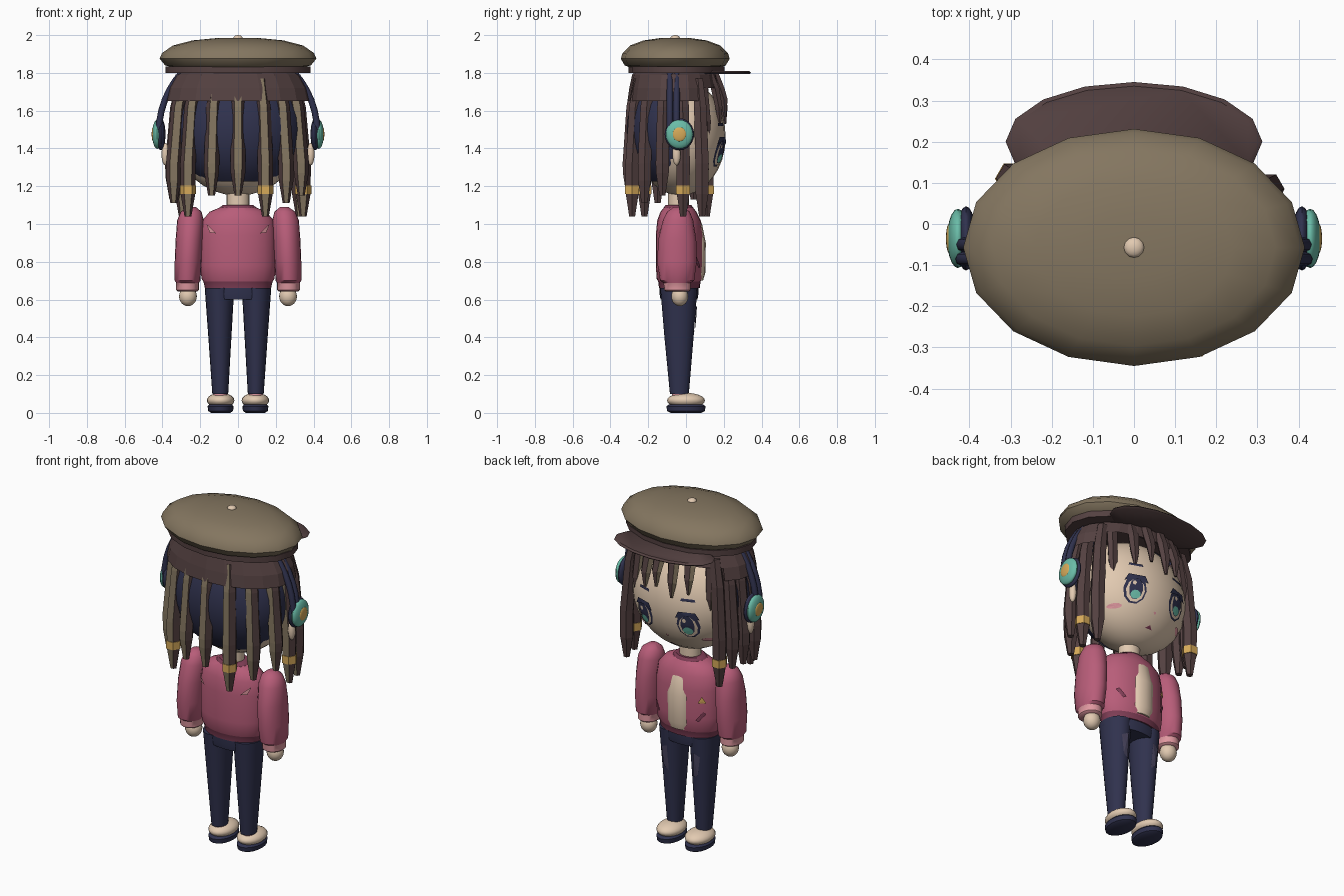
import bpy, bmesh, math
from mathutils import Matrix

if "Cube" in bpy.data.objects:
    bpy.data.objects.remove(bpy.data.objects["Cube"])


def material(name, *rgb):
    lin = [((c / 255 + 0.055) / 1.055) ** 2.4 for c in rgb] + [1]
    m = bpy.data.materials.new(name)
    m.use_nodes = True
    m.diffuse_color = lin
    m.node_tree.nodes["Principled BSDF"].inputs["Base Color"].default_value = lin
    return m


SKIN = material("warm cream", 226, 202, 177)
OLIVE = material("olive tan", 132, 118, 96)
BROWN = material("dark brown", 84, 65, 65)
NAVY = material("navy", 48, 50, 78)
PINK = material("rose pink", 184, 93, 121)
PALE = material("pale pink", 224, 152, 160)
WINE = material("wine", 128, 62, 86)
TEAL = material("teal", 106, 188, 168)
GOLD = material("gold", 214, 170, 90)
SLATE = material("slate", 72, 68, 94)


def finish(name, bm, mats, smooth=True, fix=True):
    if fix:
        bmesh.ops.recalc_face_normals(bm, faces=bm.faces)
    me = bpy.data.meshes.new(name)
    bm.to_mesh(me)
    bm.free()
    for m in mats:
        me.materials.append(m)
    ob = bpy.data.objects.new(name, me)
    bpy.context.collection.objects.link(ob)
    if smooth:
        bpy.ops.object.select_all(action='DESELECT')
        ob.select_set(True)
        bpy.context.view_layer.objects.active = ob
        bpy.ops.object.shade_smooth_by_angle(angle=math.radians(40))
    return ob


# Stack of elliptical rings (z, cx, cy, rx, ry) joined into one skin
def loft(name, rings, mats, sides=20, smooth=True, rule=None, drop=None):
    bm = bmesh.new()
    loops = []
    for z, cx, cy, rx, ry in rings:
        loops.append([bm.verts.new((cx + rx * math.cos(k * math.tau / sides),
                                    cy + ry * math.sin(k * math.tau / sides), z))
                      for k in range(sides)])
    for a, b in zip(loops, loops[1:]):
        for k in range(sides):
            n = (k + 1) % sides
            bm.faces.new((a[k], a[n], b[n], b[k]))
    bm.faces.new(loops[0][::-1])
    bm.faces.new(loops[-1])
    bmesh.ops.recalc_face_normals(bm, faces=bm.faces)
    if rule:
        for f in bm.faces:
            f.material_index = int(rule(f))
    if drop:
        bmesh.ops.delete(bm, geom=[f for f in bm.faces if drop(f)], context='FACES')
    return finish(name, bm, mats, smooth)


def ball(name, loc, size, mat, drop=None, seg=20):
    bm = bmesh.new()
    bmesh.ops.create_uvsphere(bm, u_segments=seg, v_segments=seg // 2 + 2, radius=1,
                              matrix=Matrix.Translation(loc) @ Matrix.Diagonal((*size, 1)))
    if drop:
        bmesh.ops.delete(bm, geom=[f for f in bm.faces if drop(f)], context='FACES')
    return finish(name, bm, [mat])


# Thin painted shape laid over a curved surface y = surf(x, z)
def plate(name, pts, mat, surf, off=0.005, side=1):
    bm = bmesh.new()
    cx = sum(p[0] for p in pts) / len(pts)
    cz = sum(p[1] for p in pts) / len(pts)
    vs = [bm.verts.new((x, surf(x, z) + off * side, z)) for x, z in pts]
    c = bm.verts.new((cx, surf(cx, cz) + off * side, cz))
    for a, b in zip(vs, vs[1:] + vs[:1]):
        bm.faces.new((c, a, b))
    bm.normal_update()
    if sum(f.normal.y for f in bm.faces) * side < 0:
        bmesh.ops.reverse_faces(bm, faces=bm.faces)
    finish(name, bm, [mat], False, False)


def oval(x, z, rx, rz, n=10):
    return [(x + rx * math.cos(k * math.tau / n), z + rz * math.sin(k * math.tau / n))
            for k in range(n)]


# Head and neck
HX, HY, HZ = 0.33, 0.24, 0.31
ball("head", (0, -0.03, 1.46), (HX, HY, HZ), SKIN, seg=28)
loft("neck", [(1.04, 0, -0.04, .06, .055), (1.2, 0, -0.04, .06, .055)], [SKIN])


def face(x, z):
    return -0.03 + HY * math.sqrt(max(0, 1 - (x / HX) ** 2 - ((z - 1.46) / HZ) ** 2))


# Face details
for s, tag in ((1, "left"), (-1, "right")):
    x = 0.14 * s
    plate(tag + "_eye_outline", oval(x, 1.38, .062, .08), NAVY, face, .004)
    plate(tag + "_eye_white", oval(x, 1.372, .05, .064), SKIN, face, .007)
    plate(tag + "_iris", oval(x, 1.38, .037, .06), NAVY, face, .0095)
    plate(tag + "_iris_glow", oval(x, 1.347, .027, .024), TEAL, face, .012)
    plate(tag + "_eye_shine", oval(x + .014, 1.41, .011, .013, 6), SKIN, face, .012)
    plate(tag + "_lash", [(x - .065, 1.42), (x - .045, 1.46), (x + .045, 1.46),
                          (x + .065, 1.42), (x, 1.44)], NAVY, face, .010)
    plate(tag + "_brow", [(x - .04, 1.52), (x + .04, 1.52), (x + .035, 1.535),
                          (x - .035, 1.535)], NAVY, face)
    plate(tag + "_cheek", oval(.215 * s, 1.285, .03, .013), PALE, face)
    ball(tag + "_ear", (.385 * s, -.05, 1.37), (.02, .022, .06), SKIN, seg=12)
plate("nose", oval(0, 1.285, .008, .008, 6), PALE, face)
plate("mouth", [(-.022, 1.212), (.022, 1.212), (0, 1.228)], WINE, face)

# Under-hair shell and hair cap
ball("hair_shell", (0, -.05, 1.5), (.345, .265, .33), NAVY,
     lambda f: f.calc_center_median().y > 0 or f.calc_center_median().z < 1.22, seg=28)
loft("hair_cap", [(1.65, 0, -.06, .385, .25), (1.72, 0, -.06, .37, .24),
                  (1.79, 0, -.06, .33, .225), (1.82, 0, -.06, .27, .2)], [BROWN], 20, False,
     drop=lambda f: f.calc_center_median().z < 1.71 and
     (f.calc_center_median().y > .08 or abs(f.normal.z) > .9))

# Hanging locks: x, y, tip height, has a cuff
locks = [(-.34, -.15, 1.11, 0), (-.265, -.22, 1.04, 1), (-.14, -.28, 1.15, 0), (0, -.3, 1.15, 0),
         (.145, -.285, 1.04, 1), (.255, -.22, 1.11, 0), (.335, -.125, 1.15, 0),
         (.345, -.015, 1.04, 1), (.325, .085, 1.04, 0), (-.345, -.04, 1.13, 0),
         (-.295, .11, 1.04, 1), (-.33, .04, 1.13, 0)]
for i, (x, y, tip, cuff) in enumerate(locks):
    rings = [(z, x * k, (y + .05) * k - .05, r, r) for z, k, r in
             ((tip, 1, .018), (tip + .12, 1, .039), (1.32, 1, .041), (1.62, .93, .038),
              (1.77, .84, .03))]
    loft(f"hair_lock_{i}", rings, [BROWN, OLIVE], 6, False, lambda f: f.normal.y < -.8)
    if cuff:
        loft(f"hair_cuff_{i}", [(1.16, x, y, .043, .043), (1.205, x, y, .043, .043)],
             [GOLD], 6, False)

# Fringe
for i, (x, tip) in enumerate([(-.24, 1.45), (-.14, 1.56), (-.05, 1.53), (.05, 1.57),
                              (.14, 1.53), (.24, 1.45)]):
    y = .215 - 1.6 * x * x
    loft(f"fringe_lock_{i}", [(tip, x, y - .005, .008, .008), (tip + .09, x, y - .01, .03, .022),
                              (1.72, x * .95, y - .03, .036, .026),
                              (1.8, x * .9, y - .06, .032, .024)],
         [BROWN, OLIVE], 6, False, lambda f: f.normal.x < -.6)

# Cap with band, peak and button
loft("hat_crown", [(z, 0, -.057, .415 * k, .288 * k) for z, k in
                   ((1.825, .8), (1.84, .93), (1.875, 1), (1.905, .97), (1.945, .83),
                    (1.972, .58), (1.984, .28), (1.986, .05))], [OLIVE], 16)
loft("hat_band", [(1.8, 0, -.05, .385, .255), (1.835, 0, -.05, .385, .255)], [BROWN], 16)
ball("hat_button", (0, -.057, 1.985), (.025, .025, .015), SKIN, seg=12)
loft("hat_peak", [(1.793, 0, .2, .3, .135), (1.801, 0, .2, .312, .145),
                  (1.81, 0, .2, .3, .135)], [BROWN], 16, drop=lambda f: False)

# Headphones: twin-rail band and ear cups
for i, y in enumerate((-.085, -.05)):
    cu = bpy.data.curves.new("headphone_band", 'CURVE')
    cu.dimensions, cu.bevel_depth, cu.bevel_resolution = '3D', .017, 2
    sp = cu.splines.new('POLY')
    sp.points.add(24)
    for k, p in enumerate(sp.points):
        a = math.pi * k / 24
        p.co = (.42 * math.cos(a), y, 1.48 + .455 * math.sin(a), 1)
    cu.materials.append(NAVY)
    ob = bpy.data.objects.new(f"headphone_band_{i}", cu)
    bpy.context.collection.objects.link(ob)
    bpy.ops.object.select_all(action='DESELECT')
    ob.select_set(True)
    bpy.context.view_layer.objects.active = ob
    bpy.ops.object.convert(target='MESH')


# Jacket body
def torso(side):
    return lambda x, z: -.035 + side * .125 * math.sqrt(max(0, 1 - (x / .202) ** 2))


loft("jacket", [(.66, 0, -.035, .175, .108), (.695, 0, -.035, .183, .112),
                (.71, 0, -.035, .193, .12), (.78, 0, -.035, .2, .125), (.94, 0, -.035, .2, .125),
                (1.02, 0, -.037, .188, .115), (1.065, 0, -.04, .15, .095),
                (1.09, 0, -.04, .09, .075)], [PINK, WINE], 24,
     rule=lambda f: f.calc_center_median().z < .7)
loft("collar", [(1.06, 0, -.04, .105, .085), (1.085, 0, -.04, .1, .08),
                (1.1, 0, -.04, .08, .068)], [WINE])
loft("shirt_front", [(.7, 0, .055, .06, .035), (.74, 0, .065, .068, .037),
                     (.9, 0, .068, .068, .037), (1.0, 0, .05, .06, .035),
                     (1.06, 0, .02, .05, .03)], [SKIN], 12)
plate("chest_badge", [(-.165, .875), (-.125, .875), (-.145, .915)], GOLD, torso(1), .008)
for s, tag in ((1, "left"), (-1, "right")):
    plate(tag + "_pocket_slit", [(s * .115, .775), (s * .13, .765), (s * .165, .815),
                                 (s * .15, .825)], WINE, torso(1), .008)
    plate(tag + "_back_flash", [(s * .115, .95), (s * .15, .955), (s * .168, 1.0),
                                (s * .145, .98)], PALE, torso(-1), .009, -1)
    # Ear cups
    ball(tag + "_cup_pad", (.408 * s, -.035, 1.475), (.024, .078, .085), NAVY)
    ball(tag + "_cup", (.428 * s, -.035, 1.475), (.026, .072, .077), TEAL)
    ball(tag + "_cup_centre", (.449 * s, -.035, 1.475), (.008, .036, .038), GOLD)
    # Sleeves, cuffs and hands
    loft(tag + "_sleeve", [(z, s * x, y, rx, ry) for z, x, y, rx, ry in
                           ((.642, .267, -.045, .05, .06), (.65, .267, -.045, .06, .07),
                            (.688, .267, -.047, .06, .072), (.7, .267, -.047, .068, .09),
                            (.8, .264, -.048, .071, .105), (.92, .258, -.046, .072, .1),
                            (1.02, .252, -.042, .07, .08), (1.065, .248, -.04, .055, .06),
                            (1.09, .245, -.04, .022, .025))], [PINK, PALE],
         rule=lambda f: f.calc_center_median().z < .69)
    ball(tag + "_hand", (.265 * s, -.033, .617), (.047, .045, .052), SKIN)
    # Trousers, socks and shoes
    loft(tag + "_leg", [(.1, s * .094, -.035, .042, .05), (.4, s * .096, -.037, .061, .077),
                        (.66, s * .098, -.038, .078, .098)], [NAVY])
    plate(tag + "_thigh_patch", [(s * .08, .42), (s * .11, .44), (s * .125, .55),
                                 (s * .085, .57)], SLATE,
          lambda x, z, c=.097 * s: -.037 + (.077 + (z - .4) * .081)
          * math.sqrt(max(0, 1 - ((x - c) / .066) ** 2)), .006)
    loft(tag + "_sock", [(.08, s * .094, -.03, .038, .044), (.125, s * .094, -.03, .038, .044)],
         [PALE], 16)
    ball(tag + "_shoe", (.092 * s, 0, .066), (.073, .1, .04), SKIN)
    loft(tag + "_sole", [(0, s * .092, 0, .05, .08), (.01, s * .092, 0, .066, .1),
                         (.035, s * .092, 0, .069, .104), (.045, s * .092, 0, .06, .09)], [NAVY])
loft("trouser_waist", [(.6, 0, -.037, .165, .098), (.63, 0, -.037, .176, .103),
                       (.68, 0, -.037, .174, .103)], [NAVY], 24)
